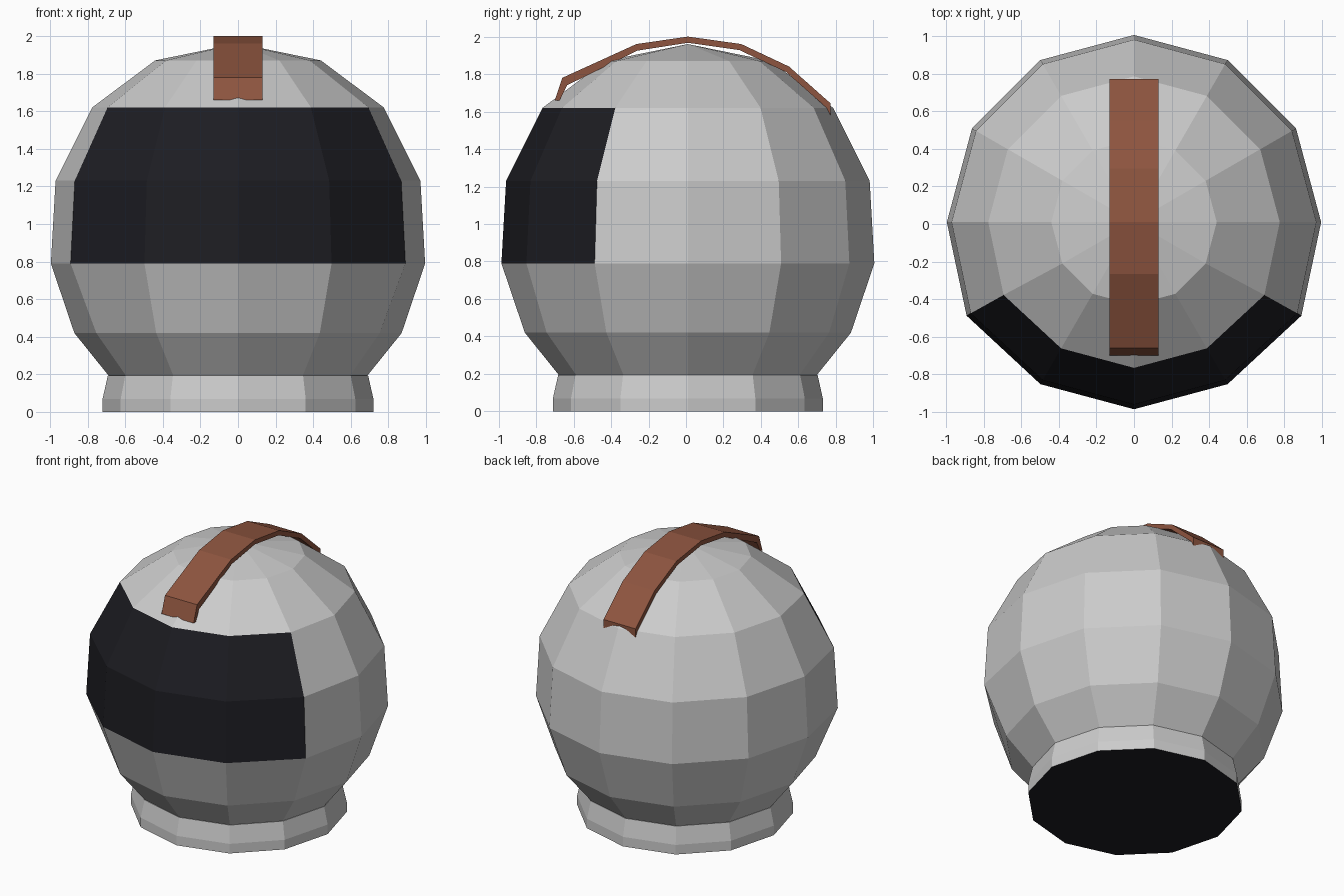
import bpy, bmesh, math

if "Cube" in bpy.data.objects:
    bpy.data.objects.remove(bpy.data.objects["Cube"])

SIDES = 12
CY = 0.01


def material(name, color):
    m = bpy.data.materials.new(name)
    m.diffuse_color = color
    m.use_nodes = True
    m.node_tree.nodes["Principled BSDF"].inputs["Base Color"].default_value = m.diffuse_color
    return m


black = material("dark_glass", (0.012, 0.012, 0.016, 1))
brown = material("brown_strap", (0.27, 0.09, 0.05, 1))
grey = material("grey_shell", (0.8, 0.8, 0.8, 1))


def finish(name, bm, mats):
    bmesh.ops.recalc_face_normals(bm, faces=bm.faces[:])
    me = bpy.data.meshes.new(name)
    bm.to_mesh(me)
    bm.free()
    for m in mats:
        me.materials.append(m)
    ob = bpy.data.objects.new(name, me)
    bpy.context.collection.objects.link(ob)
    return ob


def ring(bm, r, z):
    verts = []
    for i in range(SIDES):
        a = math.radians(-90 + i * 360 / SIDES)
        # the shell is slightly wider at the visor's side corners
        wide = 1.033 if i in (2, SIDES - 2) and 0.7 < z < 1.7 else 1
        verts.append(bm.verts.new((r * math.cos(a) * wide, CY + r * math.sin(a), z)))
    return verts


def bridge(bm, a, b):
    return [bm.faces.new((a[i], a[(i + 1) % SIDES], b[(i + 1) % SIDES], b[i]))
            for i in range(SIDES)]


# Helmet shell with the visor as its dark front faces
bm = bmesh.new()
profile = [(0.685, 0.19), (0.87, 0.42), (0.995, 0.79), (0.97, 1.23), (0.775, 1.62), (0.44, 1.87)]
rings = [ring(bm, r, z) for r, z in profile]
for level in range(len(rings) - 1):
    faces = bridge(bm, rings[level], rings[level + 1])
    if level in (2, 3):
        for i in (0, 1, SIDES - 2, SIDES - 1):
            faces[i].material_index = 1
apex = bm.verts.new((0, CY, 1.96))
for i in range(SIDES):
    bm.faces.new((rings[-1][i], rings[-1][(i + 1) % SIDES], apex))
finish("helmet_shell", bm, [grey, black])

# Neck collar with a dark underside
bm = bmesh.new()
rings = [ring(bm, r, z) for r, z in [(0.72, 0), (0.72, 0.07), (0.692, 0.195)]]
for a, b in zip(rings, rings[1:]):
    bridge(bm, a, b)
bm.faces.new(rings[0][::-1]).material_index = 1
bm.faces.new(rings[-1])
finish("neck_collar", bm, [grey, black])

# Strap over the crown: outer and inner side outline, given as (y, z)
outer = [(-0.70, 1.66), (-0.66, 1.78), (-0.265, 1.96), (0.01, 2.0),
         (0.295, 1.96), (0.55, 1.84), (0.77, 1.645), (0.77, 1.575)]
inner = [(-0.675, 1.66), (-0.635, 1.74), (-0.26, 1.925), (0.01, 1.967),
         (0.285, 1.928), (0.535, 1.81), (0.75, 1.62), (0.75, 1.575)]
bm = bmesh.new()
sections = [[bm.verts.new((x, y, z)) for x, (y, z) in
             ((-0.13, o), (0.13, o), (0.13, n), (-0.13, n))]
            for o, n in zip(outer, inner)]
for a, b in zip(sections, sections[1:]):
    for i in range(4):
        j = (i + 1) % 4
        bm.faces.new((a[i], a[j], b[j], b[i]))
bm.faces.new(sections[0])
bm.faces.new(sections[-1])
finish("crown_strap", bm, [brown])
